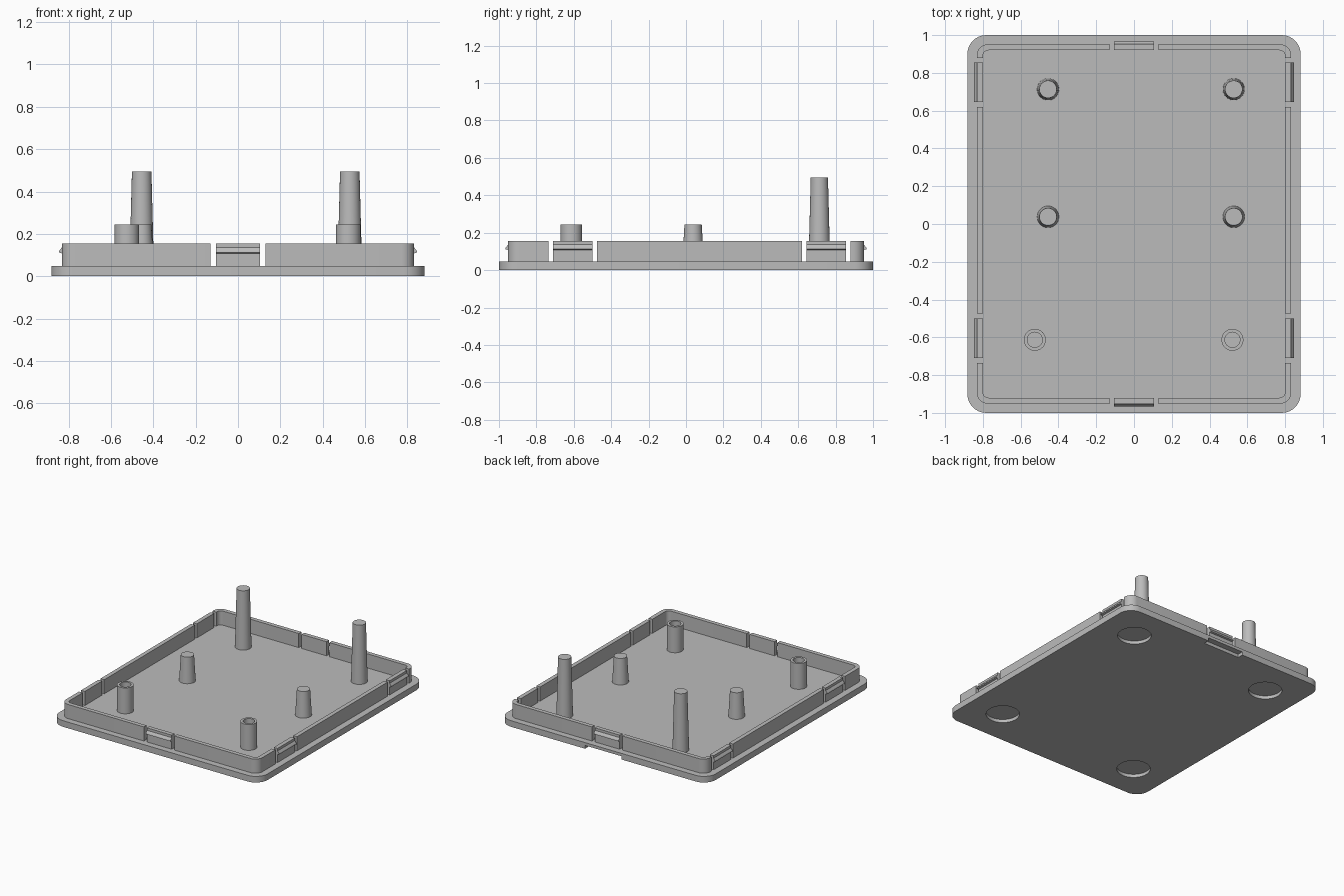
import bpy, bmesh
from math import cos, sin, pi, radians
from mathutils import Matrix

default = bpy.data.objects.get("Cube")
if default:
    bpy.data.objects.remove(default, do_unlink=True)

grey = bpy.data.materials.new("plain grey")
grey.use_nodes = True
colour = (0.5, 0.5, 0.5, 1)
grey.diffuse_color = colour
grey.node_tree.nodes["Principled BSDF"].inputs["Base Color"].default_value = colour

HALF_X, HALF_Y = 0.882, 1.0
FLOOR, RIM = 0.047, 0.155      # plate top and wall top
SUNK = 0.04                    # parts start slightly inside the plate
WALL_X, WALL_Y, THICK = 0.832, 0.952, 0.032
RECESS = 0.025
SIDE_CLIPS = (0.75, -0.605)    # y centres of the side clips


def finish(bm, name, smooth=True):
    bmesh.ops.recalc_face_normals(bm, faces=bm.faces)
    mesh = bpy.data.meshes.new(name)
    bm.to_mesh(mesh)
    bm.free()
    mesh.materials.append(grey)
    obj = bpy.data.objects.new(name, mesh)
    bpy.context.collection.objects.link(obj)
    if smooth:
        shade(obj)
    return obj


def activate(obj):
    bpy.ops.object.select_all(action="DESELECT")
    obj.select_set(True)
    bpy.context.view_layer.objects.active = obj


def shade(obj):
    activate(obj)
    bpy.ops.object.shade_smooth_by_angle(angle=radians(30))


def rounded(hx, hy, r, steps=8):
    """Outline of a rounded rectangle."""
    pts = []
    for k, (sx, sy) in enumerate(((1, 1), (-1, 1), (-1, -1), (1, -1))):
        for i in range(steps + 1):
            a = (k + i / steps) * pi / 2
            pts.append((sx * (hx - r) + r * cos(a), sy * (hy - r) + r * sin(a)))
    return pts


def extrude_up(bm, faces, height):
    new = bmesh.ops.extrude_face_region(bm, geom=faces)["geom"]
    verts = [v for v in new if isinstance(v, bmesh.types.BMVert)]
    bmesh.ops.translate(bm, verts=verts, vec=(0, 0, height))


def box(name, centre, size):
    bm = bmesh.new()
    bmesh.ops.create_cube(bm, size=1, matrix=Matrix.Translation(centre) @ Matrix.Diagonal((*size, 1)))
    return finish(bm, name, False)


def cylinder(name, x, y, z0, z1, r0, r1):
    bm = bmesh.new()
    bmesh.ops.create_cone(bm, cap_ends=True, segments=40, radius1=r0, radius2=r1,
                          depth=z1 - z0, matrix=Matrix.Translation((x, y, (z0 + z1) / 2)))
    return finish(bm, name)


def cut(obj, cutters):
    for c in cutters:
        c.hide_render = True
        mod = obj.modifiers.new("cut", "BOOLEAN")
        mod.operation, mod.solver, mod.object = "DIFFERENCE", "EXACT", c
        activate(obj)
        bpy.ops.object.modifier_apply(modifier=mod.name)
        bpy.data.objects.remove(c, do_unlink=True)
    shade(obj)


# Base plate with four foot recesses and a pry notch at the back
bm = bmesh.new()
face = bm.faces.new([bm.verts.new((x, y, 0)) for x, y in rounded(HALF_X, HALF_Y, 0.1)])
extrude_up(bm, [face], FLOOR)
plate = finish(bm, "base_plate")
feet = [cylinder("foot_cutter", x, y, -0.05, RECESS, 0.118, 0.118)
        for x in (-0.6, 0.6) for y in (-0.72, 0.72)]
notch = box("notch_cutter", (0, HALF_Y, 0), (0.31, 0.09, 2 * RECESS))
cut(plate, feet + [notch])

# Rim wall with gaps around each clip
bm = bmesh.new()
outer = [bm.verts.new((x, y, SUNK)) for x, y in rounded(WALL_X, WALL_Y, 0.06)]
inner = [bm.verts.new((x, y, SUNK)) for x, y in rounded(WALL_X - THICK, WALL_Y - THICK, 0.03)]
n = len(outer)
ring = [bm.faces.new((outer[i], outer[(i + 1) % n], inner[(i + 1) % n], inner[i])) for i in range(n)]
extrude_up(bm, ring, RIM - SUNK)
wall = finish(bm, "rim_wall")
gaps = [box("gap_cutter", (0, s * WALL_Y, 0.1), (0.26, 0.2, 0.3)) for s in (-1, 1)]
gaps += [box("gap_cutter", (s * WALL_X, y, 0.1), (0.2, 0.26, 0.3))
         for s in (-1, 1) for y in SIDE_CLIPS]
cut(wall, gaps)


# Snap clips: a wall tab with a wedge-shaped catch facing outwards
def clip(name, x, y, angle, width=0.21):
    profile = [(-THICK, SUNK), (0, SUNK), (0, 0.108), (0.014, 0.112),
               (0.012, 0.12), (0, 0.136), (0, RIM), (-THICK, RIM)]
    bm = bmesh.new()
    face = bm.faces.new([bm.verts.new((d, -width / 2, z)) for d, z in profile])
    new = bmesh.ops.extrude_face_region(bm, geom=[face])["geom"]
    bmesh.ops.translate(bm, vec=(0, width, 0),
                        verts=[v for v in new if isinstance(v, bmesh.types.BMVert)])
    bm.transform(Matrix.Translation((x, y, 0)) @ Matrix.Rotation(angle, 4, "Z"))
    finish(bm, name, False)


clip("back_clip", 0, WALL_Y, pi / 2)
clip("front_clip", 0, -WALL_Y, -pi / 2)
for y, place in zip(SIDE_CLIPS, ("rear", "fore")):
    clip(f"left_{place}_clip", WALL_X, y, 0)
    clip(f"right_{place}_clip", -WALL_X, y, pi)

# Tapered posts: tall at the back, short in the middle
for side, x in (("right", -0.455), ("left", 0.528)):
    cylinder(f"{side}_tall_post", x, 0.713, SUNK, 0.495, 0.058, 0.046)
    cylinder(f"{side}_short_post", x, 0.038, SUNK, 0.245, 0.058, 0.046)


# Hollow standoffs at the front
def standoff(name, x, y, r_out=0.058, r_in=0.04, seg=40):
    bm = bmesh.new()
    rings = [[bm.verts.new((x + r * cos(2 * pi * i / seg), y + r * sin(2 * pi * i / seg), SUNK))
              for i in range(seg)] for r in (r_out, r_in)]
    a, b = rings
    faces = [bm.faces.new((a[i - 1], a[i], b[i], b[i - 1])) for i in range(seg)]
    extrude_up(bm, faces, 0.245 - SUNK)
    finish(bm, name)


standoff("right_standoff", -0.525, -0.613)
standoff("left_standoff", 0.521, -0.613)
